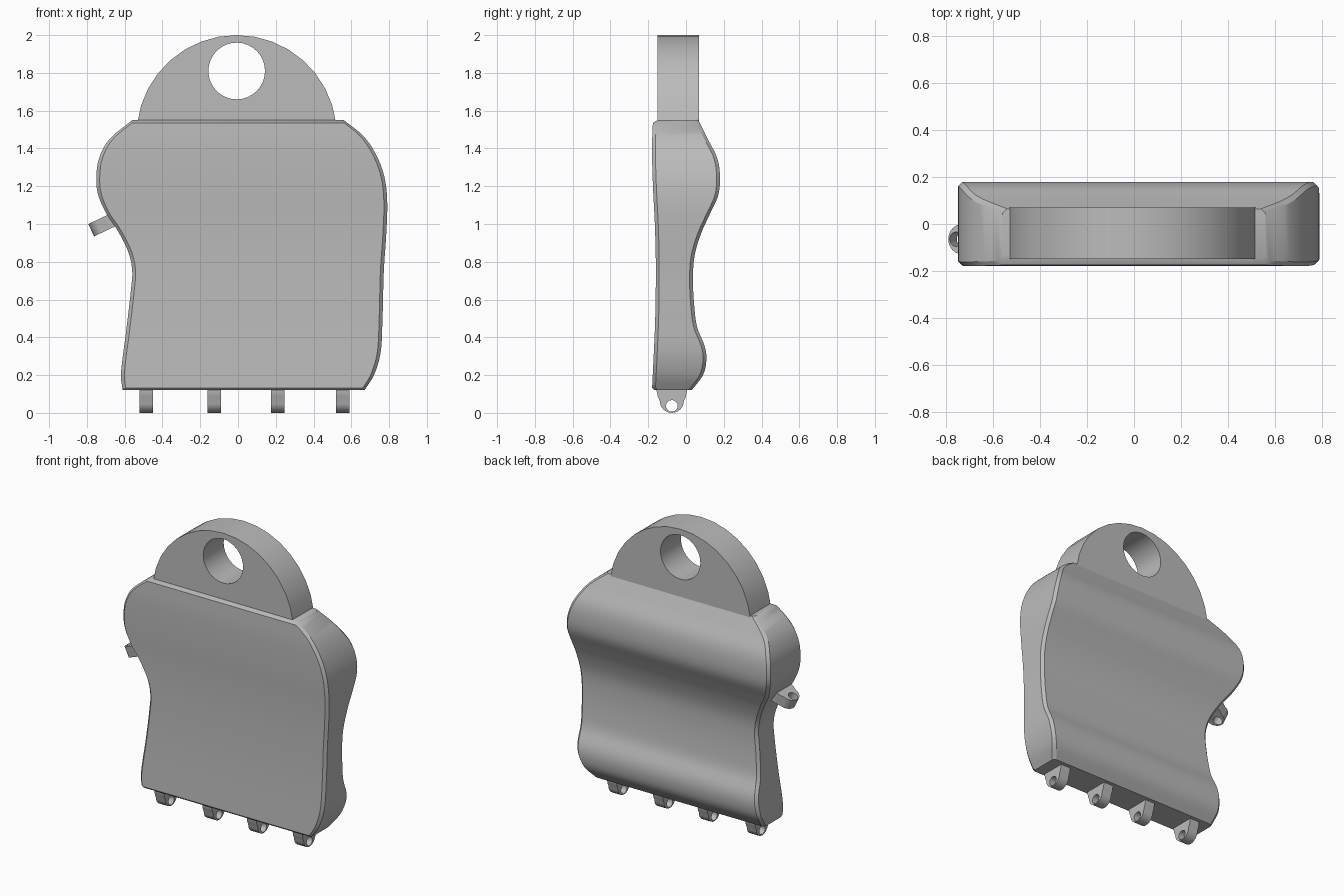
import bpy, bmesh, math
from mathutils import Matrix

if "Cube" in bpy.data.objects:
    bpy.data.objects.remove(bpy.data.objects["Cube"], do_unlink=True)

GREY = (0.5, 0.5, 0.5, 1)
mat = bpy.data.materials.new("plain grey")
mat.use_nodes = True
mat.diffuse_color = GREY
mat.node_tree.nodes["Principled BSDF"].inputs["Base Color"].default_value = GREY


def finish(name, bm):
    bmesh.ops.recalc_face_normals(bm, faces=bm.faces)
    mesh = bpy.data.meshes.new(name)
    bm.to_mesh(mesh)
    bm.free()
    mesh.materials.append(mat)
    ob = bpy.data.objects.new(name, mesh)
    bpy.context.collection.objects.link(ob)
    bpy.ops.object.select_all(action='DESELECT')
    ob.select_set(True)
    bpy.context.view_layer.objects.active = ob
    bpy.ops.object.shade_smooth_by_angle(angle=math.radians(28))
    return ob


def curve(pts, z):
    """Smooth value at height z through (z, value) points."""
    n = len(pts)

    def slope(i):
        a, b = pts[max(i - 1, 0)], pts[min(i + 1, n - 1)]
        return (b[1] - a[1]) / (b[0] - a[0])

    i = max(k for k in range(n - 1) if pts[k][0] <= z or k == 0)
    (z0, v0), (z1, v1) = pts[i], pts[i + 1]
    h = z1 - z0
    t = (z - z0) / h
    return ((2*t**3 - 3*t**2 + 1) * v0 + (t**3 - 2*t**2 + t) * h * slope(i)
            + (3*t**2 - 2*t**3) * v1 + (t**3 - t**2) * h * slope(i + 1))


def arc(cx, cz, r, a0, a1, n):
    return [(cx + r * math.cos(math.radians(a0 + (a1 - a0) * k / n)),
             cz + r * math.sin(math.radians(a0 + (a1 - a0) * k / n)))
            for k in range(n + 1)]


def pierced_plate(name, outer, hole, depth, axis):
    """Fill an outline with a hole and extrude it along an axis."""
    bm = bmesh.new()
    for loop in (outer, hole):
        vs = [bm.verts.new((u, 0, w) if axis == 'Y' else (0, u, w)) for u, w in loop]
        for a, b in zip(vs, vs[1:] + vs[:1]):
            bm.edges.new((a, b))
    bmesh.ops.triangle_fill(bm, edges=bm.edges[:], use_beauty=True)
    geo = bmesh.ops.extrude_face_region(bm, geom=bm.faces[:])["geom"]
    move = (0, depth, 0) if axis == 'Y' else (depth, 0, 0)
    bmesh.ops.translate(bm, vec=move, verts=[g for g in geo if isinstance(g, bmesh.types.BMVert)])
    return finish(name, bm)


# Body: chamfered cross-sections lofted between front, back and side curves
RIGHT = [(.12, -.61), (.2, -.62), (.45, -.59), (.65, -.567), (.75, -.56), (.85, -.58),
         (.97, -.64), (1.06, -.70), (1.16, -.742), (1.25, -.75), (1.35, -.735),
         (1.45, -.68), (1.55, -.56)]
LEFT = [(.12, .67), (.2, .72), (.32, .755), (.5, .765), (.75, .772), (.95, .785),
        (1.12, .79), (1.25, .775), (1.37, .73), (1.47, .66), (1.55, .56)]
FRONT = [(.12, -.18), (.5, -.163), (.8, -.16), (1.0, -.165), (1.2, -.175),
         (1.4, -.18), (1.55, -.175)]
BACK = [(.12, .03), (.2, .09), (.28, .108), (.35, .1), (.45, .06), (.55, .045),
        (.7, .037), (.83, .045), (.95, .08), (1.05, .125), (1.15, .17), (1.25, .18),
        (1.35, .165), (1.45, .115), (1.55, .065)]
BOTTOM, TOP, C = .12, 1.55, .018
bm = bmesh.new()
rows = []
inner = [BOTTOM + .012 + (TOP - .015 - BOTTOM - .012) * k / 64 for k in range(65)]
for z in [BOTTOM] + inner + [TOP]:
    l, r = curve(RIGHT, z), curve(LEFT, z)
    f, b = curve(FRONT, z), curve(BACK, z)
    f += .012 if z == BOTTOM else .025 if z == TOP else 0
    ring = [(l + C, f), (r - C, f), (r, f + C), (r, b - C),
            (r - C, b), (l + C, b), (l, b - C), (l, f + C)]
    rows.append([bm.verts.new((x, y, z)) for x, y in ring])
for low, high in zip(rows, rows[1:]):
    for k in range(8):
        j = (k + 1) % 8
        bm.faces.new((low[k], low[j], high[j], high[k]))
bm.faces.new(rows[0])
bm.faces.new(rows[-1])
finish("body", bm)

# Arched hanger on top with a round hole
arch = pierced_plate("hanger_arch", arc(-.007, 1.47, .53, 7, 173, 16) + [(-.5, 1.5), (.49, 1.5)],
                     arc(-.007, 1.81, .15, 0, 360, 32)[:-1], .22, 'Y')
arch.location.y = -.15


# Small pierced lugs, hanging down from their tip at the local origin
def lug(name, x, y, z, tilt=0):
    outline = ([(-.08, .16), (-.08, .115), (-.074, .085)] + arc(0, .064, .064, 180, 360, 12)
               + [(.074, .085), (.08, .115), (.08, .16)])
    ob = pierced_plate(name, outline, arc(0, .037, .031, 0, 360, 16)[:-1], .072, 'X')
    ob.data.transform(Matrix.Translation((-.036, 0, 0)))
    ob.location = (x, y, z)
    ob.rotation_euler.y = math.radians(tilt)


for i, x in enumerate((-.485, -.125, .21, .555)):
    lug(f"bottom_lug_{i + 1}", x, -.075, 0)
lug("side_lug", -.777, -.065, .967, 64.5)
